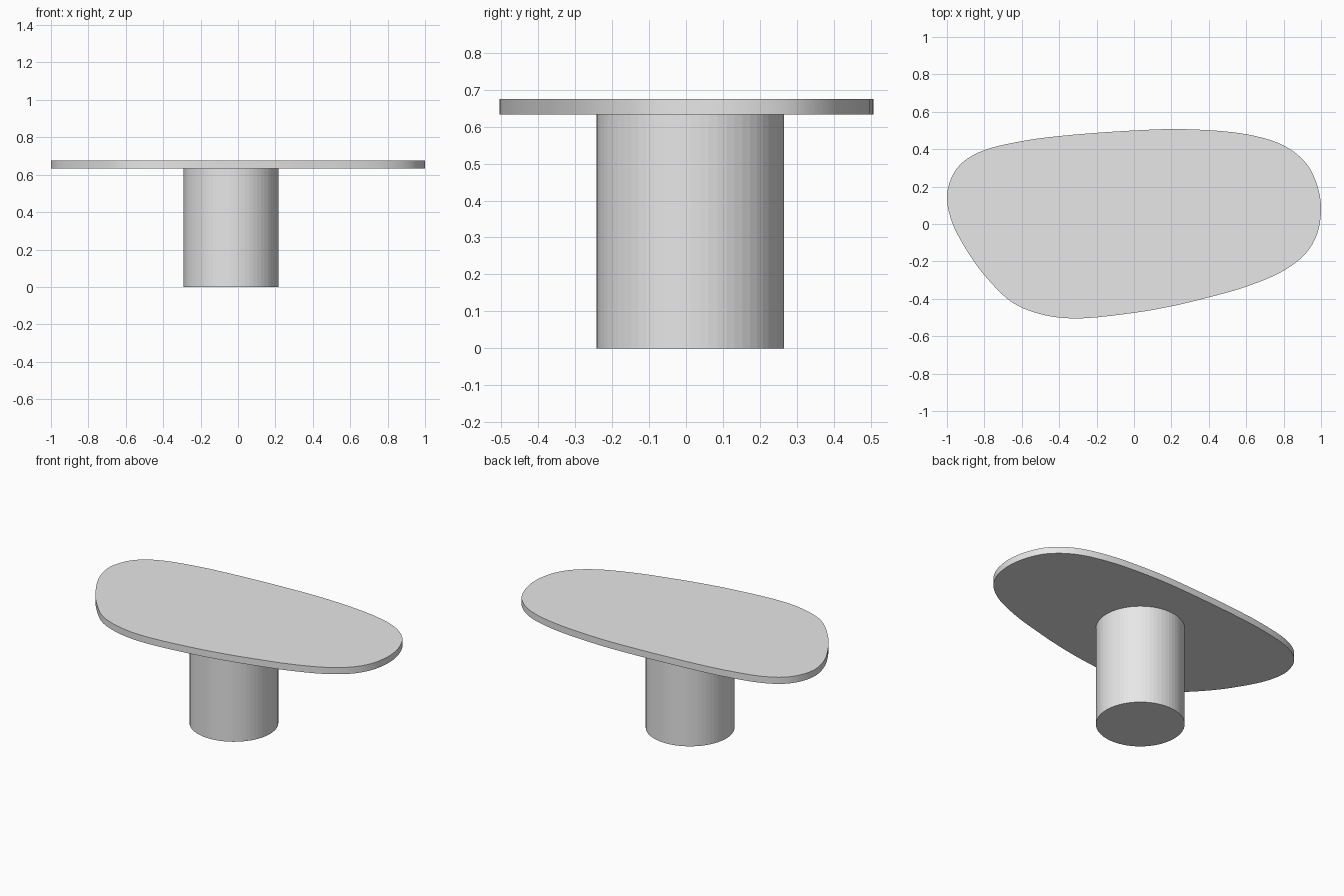
import bpy, bmesh, math
from mathutils import Vector

if "Cube" in bpy.data.objects:
    bpy.data.objects.remove(bpy.data.objects["Cube"])

grey = bpy.data.materials.new("light grey")
grey.diffuse_color = (0.8, 0.8, 0.8, 1)
grey.use_nodes = True
grey.node_tree.nodes["Principled BSDF"].inputs["Base Color"].default_value = grey.diffuse_color

# Tabletop outline, clockwise from the left end
OUTLINE = [(-1.0, .15), (-.97, .26), (-.91, .335), (-.80, .395), (-.6, .443), (-.4, .47),
           (0, .50), (.27, .507), (.6, .48), (.8, .42), (.92, .325), (.975, .22),
           (1.0, .09), (.98, -.05), (.92, -.155), (.8, -.25), (.6, -.335), (.4, -.392),
           (.2, -.44), (0, -.475), (-.32, -.505), (-.5, -.482), (-.65, -.42),
           (-.79, -.285), (-.895, -.14), (-.975, .015)]


def smooth_loop(points, steps):
    """Closed centripetal spline through the points."""
    p = [Vector(q) for q in points]
    n, out = len(p), []
    for i in range(n):
        a, b, c, d = (p[(i + k) % n] for k in (-1, 0, 1, 2))
        t1 = math.sqrt((b - a).length)
        t2 = t1 + math.sqrt((c - b).length)
        t3 = t2 + math.sqrt((d - c).length)
        for s in range(steps):
            t = t1 + (t2 - t1) * s / steps
            a1 = a.lerp(b, t / t1)
            a2 = b.lerp(c, (t - t1) / (t2 - t1))
            a3 = c.lerp(d, (t - t2) / (t3 - t2))
            b1 = a1.lerp(a2, t / t2)
            b2 = a2.lerp(a3, (t - t1) / (t3 - t1))
            out.append(b1.lerp(b2, (t - t1) / (t2 - t1)))
    return out


def slab(name, loop, z0, z1, smooth):
    """Extrude a flat outline from z0 up to z1."""
    bm = bmesh.new()
    base = bm.faces.new([bm.verts.new((x, y, z0)) for x, y in loop])
    ext = bmesh.ops.extrude_face_region(bm, geom=[base], use_keep_orig=True)
    top = [v for v in ext["geom"] if isinstance(v, bmesh.types.BMVert)]
    bmesh.ops.translate(bm, verts=top, vec=(0, 0, z1 - z0))
    bmesh.ops.recalc_face_normals(bm, faces=bm.faces[:])
    mesh = bpy.data.meshes.new(name)
    bm.to_mesh(mesh)
    bm.free()
    mesh.materials.append(grey)
    obj = bpy.data.objects.new(name, mesh)
    bpy.context.collection.objects.link(obj)
    if smooth:
        bpy.ops.object.select_all(action='DESELECT')
        obj.select_set(True)
        bpy.context.view_layer.objects.active = obj
        bpy.ops.object.shade_smooth_by_angle(angle=math.radians(30))
    return obj


# Thin rounded tabletop
slab("tabletop", smooth_loop(OUTLINE, 5), 0.633, 0.675, True)

# Round pedestal with fine flat facets
circle = [(-0.037 + 0.254 * math.cos(math.tau * i / 64),
           0.012 + 0.254 * math.sin(math.tau * i / 64)) for i in range(64)]
slab("pedestal", circle, 0.0, 0.633, False)
